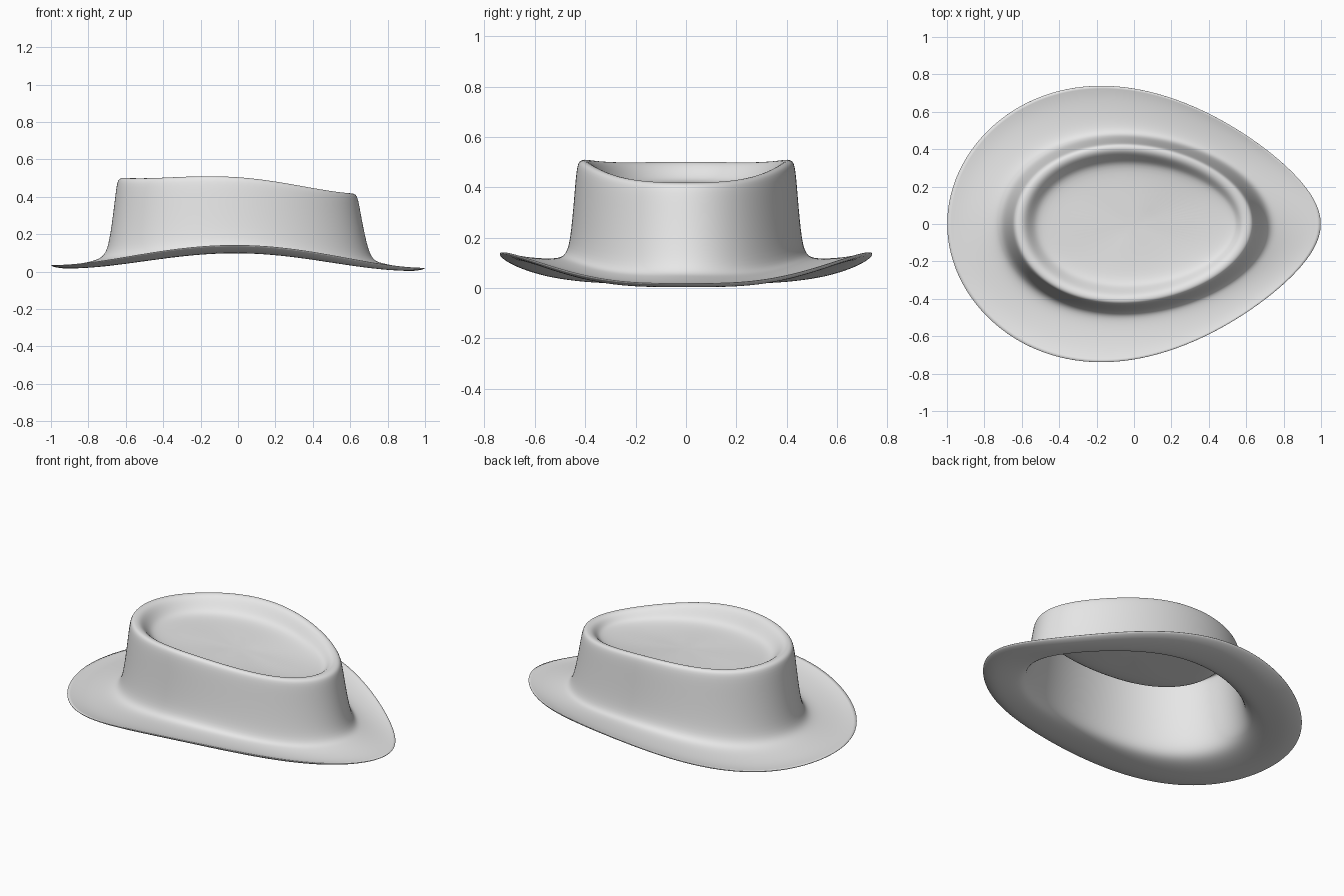
import bpy
import bmesh
from math import cos, sin, tau

cube = bpy.data.objects.get("Cube")
if cube:
    bpy.data.objects.remove(cube, do_unlink=True)

SEGMENTS = 64

# Each ring: left x, right x, half width, left height, right height, side height
RINGS = [
    # brim, from the lip inwards
    (-1, 1, .725, .035, .02, .143),
    (-.92, .93, .67, .032, .02, .128),
    (-.83, .84, .58, .045, .03, .118),
    (-.76, .77, .51, .06, .045, .117),
    # crown wall
    (-.715, .72, .475, .085, .06, .13),
    (-.69, .69, .457, .15, .14, .19),
    (-.665, .66, .442, .33, .29, .36),
    (-.65, .643, .433, .47, .39, .475),
    # rounded crown rim
    (-.637, .63, .422, .5, .416, .503),
    (-.605, .595, .4, .504, .421, .507),
    (-.575, .57, .375, .49, .41, .495),
    # sunken top
    (-.535, .55, .34, .435, .385, .44),
    (-.49, .52, .31, .415, .37, .41),
    (-.3, .33, .19, .412, .37, .403),
]


def ring_point(ring, angle):
    """Point on an egg-shaped ring whose sides are raised above its ends."""
    left, right, width, z_left, z_right, z_side = ring
    u = cos(angle)
    egg = max(0, min(1, (right - .7) / .3))
    taper = 1 - (.1 + .13 * egg) * u - .12 * egg * u * u
    x = (left + right) / 2 + (right - left) / 2 * u
    y = width * sin(angle) * taper
    mean = (z_left + z_right) / 2
    z = mean + (z_right - z_left) / 2 * u + (z_side - mean) * (1 - u * u) ** 2
    return x, y, z


def make_material(name, colour):
    mat = bpy.data.materials.new(name)
    mat.use_nodes = True
    mat.diffuse_color = colour
    mat.node_tree.nodes["Principled BSDF"].inputs["Base Color"].default_value = colour
    return mat


# Loft the rings into one surface and close the sunken top
bm = bmesh.new()
rows = [[bm.verts.new(ring_point(ring, tau * i / SEGMENTS)) for i in range(SEGMENTS)]
        for ring in RINGS]
for outer, inner in zip(rows, rows[1:]):
    for i in range(SEGMENTS):
        j = (i + 1) % SEGMENTS
        bm.faces.new((outer[i], outer[j], inner[j], inner[i]))
centre = bm.verts.new((0, 0, .4))
for i in range(SEGMENTS):
    bm.faces.new((rows[-1][i], rows[-1][(i + 1) % SEGMENTS], centre))
for face in bm.faces:
    face.smooth = True

mesh = bpy.data.meshes.new("hat")
bm.to_mesh(mesh)
bm.free()
hat = bpy.data.objects.new("hat", mesh)
bpy.context.collection.objects.link(hat)
mesh.materials.append(make_material("light grey felt", (.8, .8, .8, 1)))

# Give the felt thickness, thinner at the lip of the brim
group = hat.vertex_groups.new(name="thickness")
group.add(list(range(len(mesh.vertices))), 1, "REPLACE")
group.add(list(range(SEGMENTS)), .4, "REPLACE")
solid = hat.modifiers.new("felt_thickness", "SOLIDIFY")
solid.thickness = .02
solid.offset = -1
solid.vertex_group = group.name
solid.edge_crease_outer = 1

# Round everything off
smooth = hat.modifiers.new("smooth", "SUBSURF")
smooth.levels = smooth.render_levels = 2
